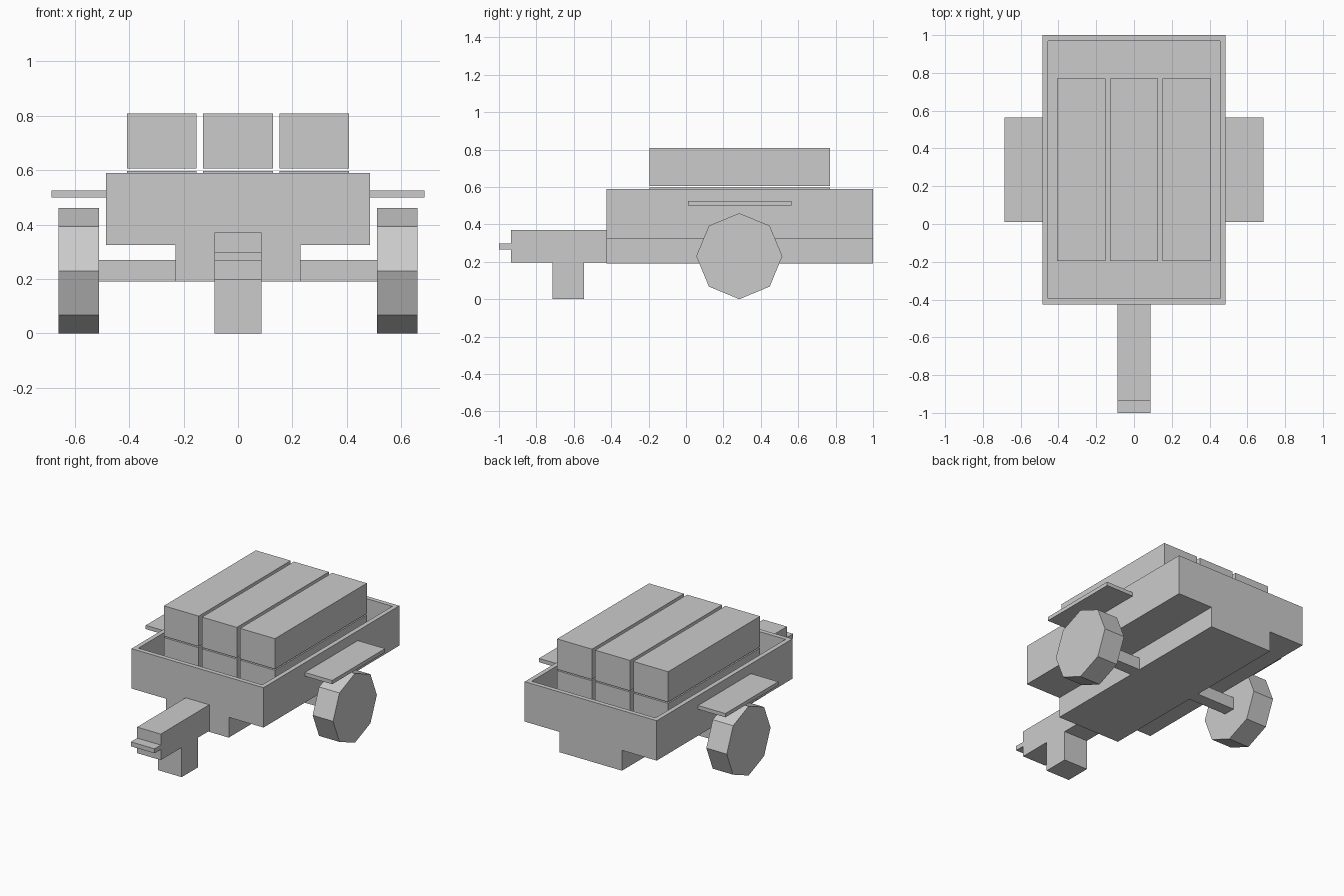
import bpy
from math import pi

cube = bpy.data.objects.get("Cube")
if cube:
    bpy.data.objects.remove(cube, do_unlink=True)

# One plain grey for the whole trailer
grey = bpy.data.materials.new("plain_grey")
grey.use_nodes = True
grey.diffuse_color = (0.6, 0.6, 0.6, 1)
grey.node_tree.nodes["Principled BSDF"].inputs["Base Color"].default_value = (0.6, 0.6, 0.6, 1)


def finish(name):
    obj = bpy.context.object
    obj.name = name
    obj.data.materials.append(grey)
    bpy.ops.object.transform_apply(location=False, rotation=True, scale=True)
    return obj


def box(name, x, y, z):
    """Box between the (low, high) limits on each axis."""
    limits = (x, y, z)
    bpy.ops.mesh.primitive_cube_add(size=1, location=[(a + b) / 2 for a, b in limits])
    bpy.context.object.scale = [b - a for a, b in limits]
    return finish(name)


FRONT, BACK = -0.425, 1.0
HALF, INNER = 0.485, 0.455
RIM, FLOOR, DECK = 0.59, 0.38, 0.325
AXLE_Y = 0.285

# Tray and chassis
box("chassis", (-0.23, 0.23), (FRONT, BACK), (0.19, DECK))
box("tray_floor", (-HALF, HALF), (FRONT, BACK), (DECK, FLOOR))
box("front_board", (-INNER, INNER), (FRONT, FRONT + 0.03), (FLOOR, RIM))
box("back_board", (-INNER, INNER), (BACK - 0.03, BACK), (FLOOR, RIM))

# Parts on both sides
for side, s in (("left", 1), ("right", -1)):
    def span(a, b):
        return tuple(sorted((s * a, s * b)))

    box(side + "_side_board", span(INNER, HALF), (FRONT, BACK), (FLOOR, RIM))
    box(side + "_fender", span(HALF, 0.685), (0.01, 0.565), (0.50, 0.525))
    box(side + "_axle", span(0.23, 0.51), (AXLE_Y - 0.04, AXLE_Y + 0.04), (0.19, 0.27))
    bpy.ops.mesh.primitive_cylinder_add(vertices=8, radius=0.23, depth=0.15,
                                        location=(s * 0.585, AXLE_Y, 0.23),
                                        rotation=(0, pi / 2, 0))
    finish(side + "_wheel")

# Drawbar, coupling tongue and prop leg
BAR = (-0.087, 0.087)
box("drawbar", BAR, (-0.935, FRONT), (0.197, 0.37))
box("coupling_tongue", BAR, (-1.0, -0.935), (0.267, 0.297))
box("prop_leg", BAR, (-0.715, -0.545), (0, 0.197))

# Cargo crates: two layers of three
for layer, z in (("lower", (FLOOR, 0.597)), ("upper", (0.605, 0.807))):
    for i in range(3):
        x = (i - 1) * 0.28
        box(f"{layer}_crate_{i + 1}", (x - 0.128, x + 0.128), (-0.195, 0.77), z)
